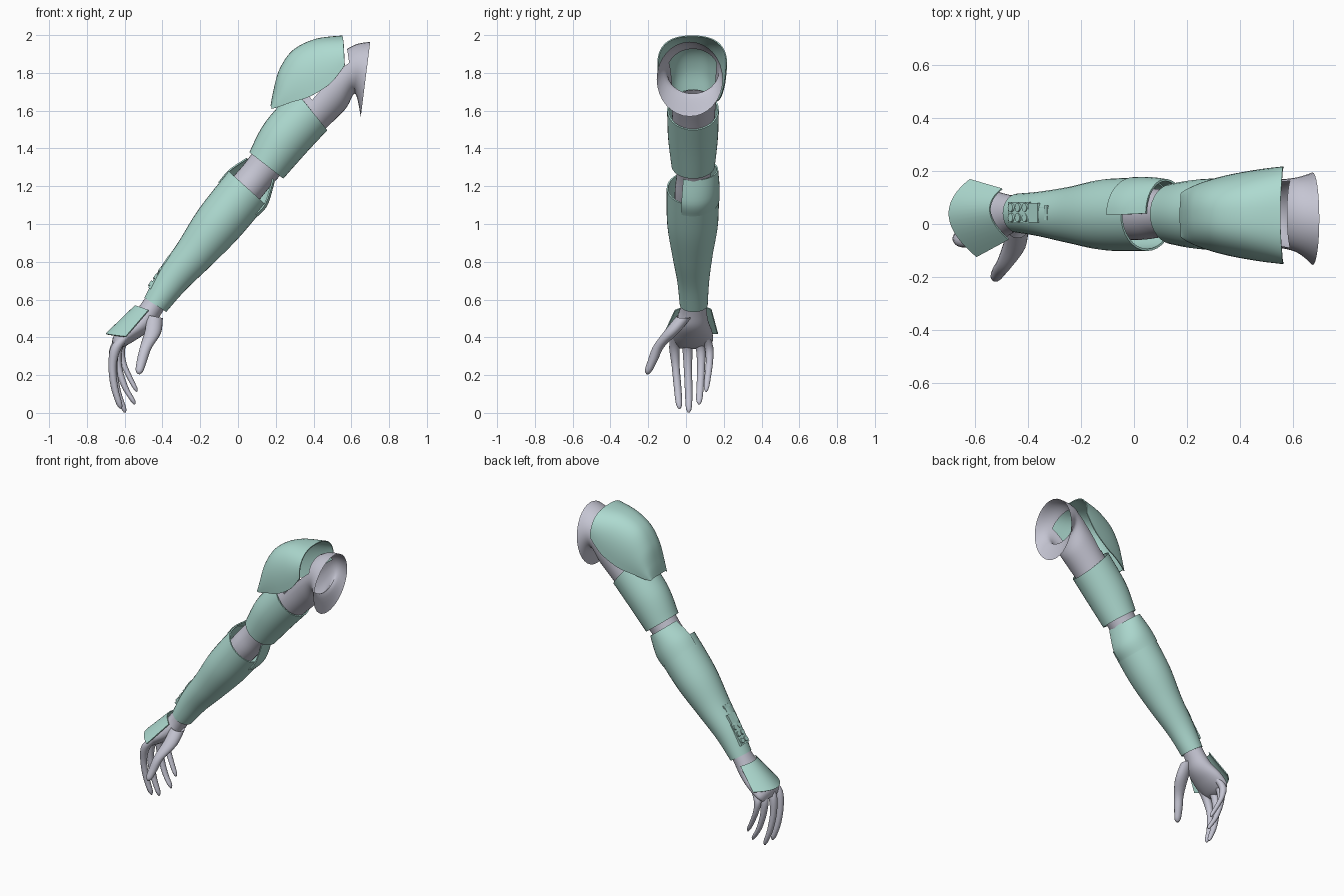
import bpy, bmesh, math
from mathutils import Vector, Matrix

if "Cube" in bpy.data.objects:
    bpy.data.objects.remove(bpy.data.objects["Cube"])

def material(name, rgb):
    m = bpy.data.materials.new(name)
    m.diffuse_color = (*rgb, 1)
    m.use_nodes = True
    m.node_tree.nodes["Principled BSDF"].inputs["Base Color"].default_value = m.diffuse_color
    return m

MINT = material("mint_armour", (0.42, 0.70, 0.63))
SKIN = material("lavender_grey_sleeve", (0.56, 0.56, 0.65))

def finish(bm, name, mat):
    me = bpy.data.meshes.new(name)
    bm.to_mesh(me)
    bm.free()
    me.materials.append(mat)
    me.shade_smooth()
    me.set_sharp_from_angle(angle=math.radians(40))
    ob = bpy.data.objects.new(name, me)
    bpy.context.collection.objects.link(ob)
    return ob

def smooth_path(stations, sub):
    """Catmull-Rom interpolation of number tuples."""
    out, last = [], len(stations) - 1
    for i in range(last):
        a, b, c, d = (stations[max(0, min(last, k))] for k in (i - 1, i, i + 1, i + 2))
        for s in range(sub):
            t = s / sub
            out.append([0.5 * (2 * q + (r - p) * t + (2 * p - 5 * q + 4 * r - w) * t * t
                        + (3 * q - p - 3 * r + w) * t ** 3) for p, q, r, w in zip(a, b, c, d)])
    return out + [list(stations[-1])]

def loft(name, rows, mat, closed=True, cap=False, thick=0, skip=lambda r, j: False):
    """Skin a list of point rows; optionally cap the end or give thickness."""
    bm = bmesh.new()
    v = [[bm.verts.new(p) for p in row] for row in rows]
    n = len(rows[0])
    for r in range(len(rows) - 1):
        for j in range(n if closed else n - 1):
            if not skip(r, j):
                k = (j + 1) % n
                bm.faces.new((v[r][j], v[r][k], v[r + 1][k], v[r + 1][j]))
    if cap:
        bm.faces.new(v[-1])
    bmesh.ops.recalc_face_normals(bm, faces=bm.faces)
    if thick:
        bmesh.ops.solidify(bm, geom=bm.faces[:], thickness=thick)
        bmesh.ops.recalc_face_normals(bm, faces=bm.faces)
    return finish(bm, name, mat)

def rings(stations, sub=6, n=32, start=0, end=360):
    """Station = x, z, half-axis ux, uz, centre y, half width y."""
    full = end - start == 360
    angles = [math.radians(start + (end - start) * j / (n if full else n - 1)) for j in range(n)]
    return [[(x + ux * math.cos(a), cy + hy * math.sin(a), z + uz * math.cos(a)) for a in angles]
            for x, z, ux, uz, cy, hy in smooth_path(stations, sub)]

# sleeve: flared shoulder rim, arm, wrist and palm; open beneath the shoulder guard
arm = [(.675, 1.767, .025, .198, .02, .175), (.61, 1.815, -.01, .125, .035, .14),
       (.51, 1.72, -.06, .11, .04, .125), (.40, 1.60, -.075, .085, .04, .115),
       (.25, 1.44, -.08, .075, .04, .105), (.12, 1.28, -.07, .06, .04, .09),
       (.02, 1.16, -.07, .06, .04, .10), (-.15, .95, -.06, .05, .04, .095),
       (-.35, .71, -.045, .035, .04, .07), (-.45, .565, -.048, .034, .04, .068),
       (-.505, .485, -.05, .036, .03, .088), (-.575, .425, -.042, .034, .03, .11),
       (-.632, .375, -.03, .024, .032, .108), (-.652, .345, -.012, .006, .035, .08)]
loft("sleeve_and_palm", rings(arm), SKIN, cap=True,
     skip=lambda r, j: 7 <= r <= 16 and math.cos(2 * math.pi * (j + .5) / 32) > .3)

# fingers and thumb: points x, y, z, radius
digits = {
    "index_finger": [(-.59, -.055, .41, .026), (-.645, -.062, .345, .027), (-.665, -.055, .25, .021),
                     (-.655, -.045, .14, .02), (-.63, -.037, .05, .017), (-.622, -.035, .022, .005)],
    "middle_finger": [(-.60, .005, .41, .026), (-.65, .008, .345, .027), (-.66, .01, .24, .022),
                      (-.64, .014, .12, .02), (-.608, .015, .03, .016), (-.60, .015, .002, .005)],
    "ring_finger": [(-.59, .065, .41, .026), (-.638, .078, .345, .026), (-.635, .08, .25, .021),
                    (-.60, .075, .14, .019), (-.56, .07, .07, .016), (-.55, .07, .045, .005)],
    "little_finger": [(-.58, .10, .41, .024), (-.62, .122, .345, .023), (-.61, .124, .27, .019),
                      (-.575, .115, .19, .017), (-.547, .108, .135, .014), (-.538, .106, .112, .004)],
    "thumb": [(-.44, -.01, .51, .042), (-.45, -.075, .43, .042), (-.487, -.145, .35, .03),
              (-.508, -.175, .28, .026), (-.522, -.198, .225, .02), (-.526, -.203, .205, .006)]}
for name, pts in digits.items():
    loft(name, rings([(x, z, -r, r * .2, y, r) for x, y, z, r in pts], 4, 16), SKIN, cap=True)

# upper arm and forearm cuffs
loft("upper_arm_cuff", rings([(.385, 1.605, -.088, .108, .037, .137),
                              (.25, 1.455, -.107, .083, .037, .132),
                              (.15, 1.31, -.09, .07, .038, .115)]), MINT, thick=.008)
loft("forearm_cuff", rings([(.05, 1.19, -.10, .09, .036, .138), (-.10, 1.005, -.107, .075, .035, .135),
                            (-.23, .84, -.09, .058, .034, .108), (-.35, .70, -.072, .05, .038, .085),
                            (-.438, .572, -.058, .038, .041, .074)]), MINT, thick=.008)

# elbow guard: rear arc rising above the forearm cuff
loft("elbow_guard", rings([(0, 1.13, -.105, .09, .036, .141), (.055, 1.195, -.103, .092, .036, .142),
                           (.12, 1.29, -.076, .06, .04, .13)], n=24, start=0, end=205),
     MINT, closed=False, thick=.008)

# shoulder guard: spine x, z, lower edge x, z, half width
shell = []
for sx, sz, ex, ez, w in smooth_path([(.553, 1.998, .565, 1.84, .185), (.41, 1.98, .49, 1.745, .175),
                                     (.29, 1.92, .38, 1.675, .155), (.22, 1.82, .285, 1.645, .13),
                                     (.188, 1.71, .215, 1.62, .105), (.172, 1.625, .178, 1.61, .085)], 6):
    row = []
    for j in range(33):
        a = math.pi * j / 32
        s, c = max(0, math.sin(a)) ** .8, math.cos(a)
        c = math.copysign(abs(c) ** .8, c)
        bulge = .008 * math.sin(2 * a) ** 2
        row.append((ex + (sx - ex) * s + bulge * .3, .033 - w * c, ez + (sz - ez) * s))
    shell.append(row)
loft("shoulder_guard", shell, MINT, closed=False, thick=.006)

# hand guard: curved plate between two three-point arcs
def arc(p, q, r, n=17):
    p, q, r = Vector(p), Vector(q), Vector(r)
    m = 2 * q - (p + r) / 2
    return [p * (1 - t) ** 2 + m * 2 * t * (1 - t) + r * t * t for t in (i / (n - 1) for i in range(n))]

loft("hand_guard", [arc((-.50, .135, .55), (-.545, .045, .57), (-.475, -.06, .545)),
                    arc((-.62, .17, .42), (-.70, .03, .42), (-.595, -.125, .405))],
     MINT, closed=False, thick=.006)

# control panel on the forearm: local x runs up the arm, local z points outward
along, out = Vector((.57, 0, .82)).normalized(), Vector((-.82, 0, .57)).normalized()
frame = Matrix((along, Vector((0, 1, 0)), out)).transposed().to_4x4()
frame.translation = Vector((-.388, .043, .772))

def block(name, x, y, sx, sy, height):
    bm = bmesh.new()
    bmesh.ops.create_cube(bm, size=1, matrix=frame @ Matrix.Translation((x, y, height / 2 - .012))
                          @ Matrix.Diagonal((sx, sy, height + .02, 1)))
    finish(bm, name, MINT)

block("panel_base", -.068, 0, .142, .08, .012)
block("panel_screen", .036, 0, .062, .074, .02)
block("panel_neck", .09, .0, .046, .04, .014)
block("panel_end", .118, .0, .02, .054, .018)
for i in range(3):
    for j in (-1, 1):
        bm = bmesh.new()
        bmesh.ops.create_cone(bm, cap_ends=True, segments=16, radius1=.018, radius2=.016, depth=.02,
                              matrix=frame @ Matrix.Translation((-.114 + .046 * i, .019 * j, .008)))
        finish(bm, "panel_button", MINT)
